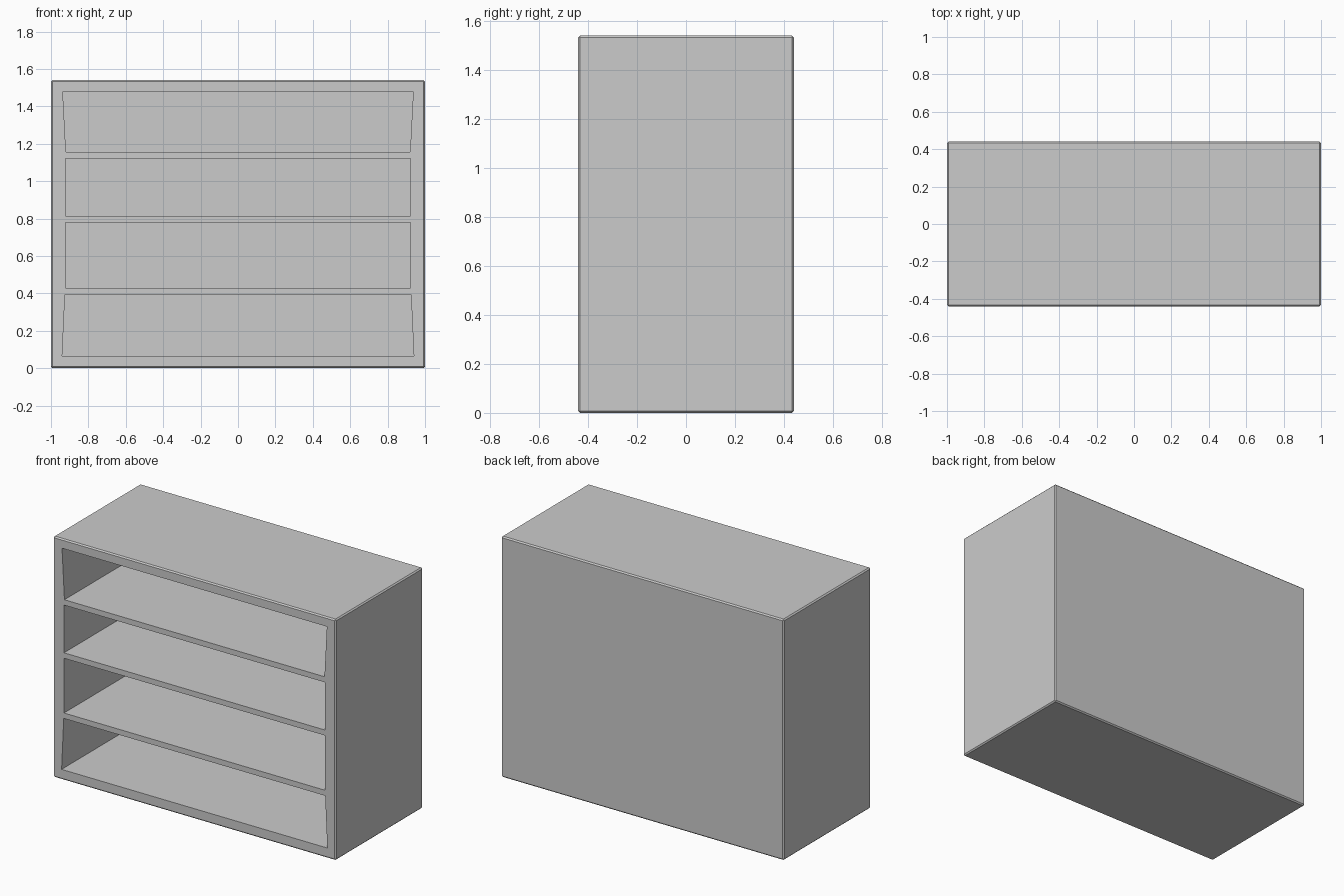
import bpy
import bmesh

W, D, H = 1.0, 0.44, 1.54      # half width, half depth, height
BACK = 0.38                    # inner face of the back panel

if "Cube" in bpy.data.objects:
    bpy.data.objects.remove(bpy.data.objects["Cube"], do_unlink=True)

grey = bpy.data.materials.new("plain grey")
grey.use_nodes = True
colour = (0.6, 0.6, 0.6, 1)
grey.diffuse_color = colour
grey.node_tree.nodes["Principled BSDF"].inputs["Base Color"].default_value = colour


def add_prism(bm, z0, z1, half0, half1, y0, y1):
    """Prism along y; half0 and half1 are the half widths at z0 and z1."""
    outline = [(-half0, z0), (half0, z0), (half1, z1), (-half1, z1)]
    front = [bm.verts.new((x, y0, z)) for x, z in outline]
    back = [bm.verts.new((x, y1, z)) for x, z in outline]
    bm.faces.new(front)
    bm.faces.new(back[::-1])
    for i in range(4):
        j = (i + 1) % 4
        bm.faces.new((front[j], front[i], back[i], back[j]))


def make_object(name, bm):
    bmesh.ops.recalc_face_normals(bm, faces=bm.faces)
    mesh = bpy.data.meshes.new(name)
    bm.to_mesh(mesh)
    bm.free()
    mesh.materials.append(grey)
    obj = bpy.data.objects.new(name, mesh)
    bpy.context.collection.objects.link(obj)
    return obj


# Cabinet body with finely chamfered outer edges
bm = bmesh.new()
add_prism(bm, 0, H, W, W, -D, D)
bmesh.ops.bevel(bm, geom=bm.edges[:], offset=0.008, segments=1, affect='EDGES')
cabinet = make_object("shelf_cabinet", bm)

# Four open compartments; the end ones flare slightly outwards
compartments = [
    (0.065, 0.395, 0.94, 0.925),
    (0.43, 0.78, 0.923, 0.923),
    (0.815, 1.12, 0.923, 0.923),
    (1.155, 1.48, 0.92, 0.937),
]
bm = bmesh.new()
for z0, z1, half0, half1 in compartments:
    add_prism(bm, z0, z1, half0, half1, -D - 0.1, BACK)
cutter = make_object("compartment_cutter", bm)
cutter.hide_render = True

cut = cabinet.modifiers.new("compartments", 'BOOLEAN')
cut.operation = 'DIFFERENCE'
cut.solver = 'EXACT'
cut.object = cutter
bpy.context.view_layer.objects.active = cabinet
bpy.ops.object.modifier_apply(modifier=cut.name)
bpy.data.objects.remove(cutter, do_unlink=True)
